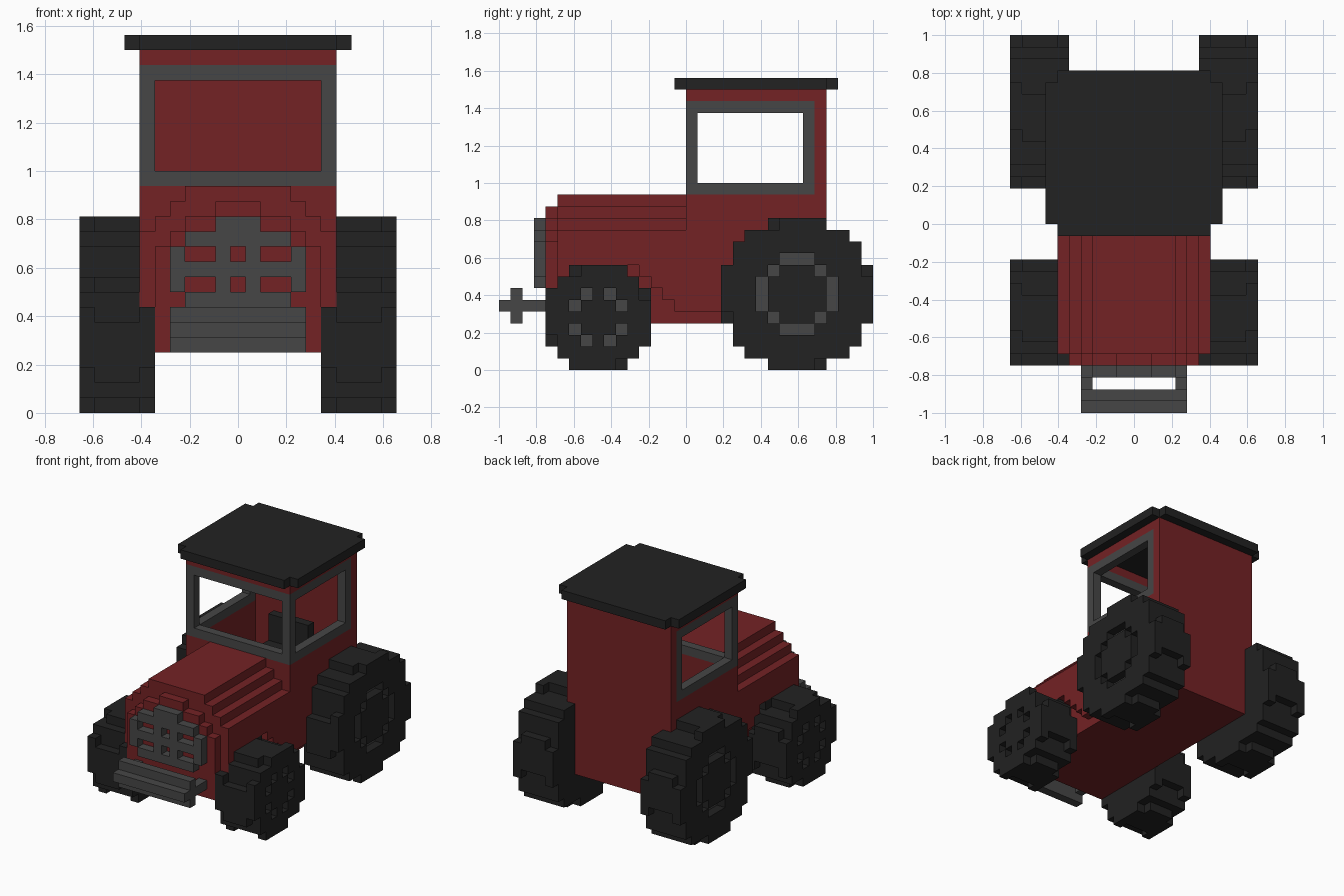
import bpy, bmesh, math
from mathutils import Vector

if "Cube" in bpy.data.objects:
    bpy.data.objects.remove(bpy.data.objects["Cube"], do_unlink=True)

U = 0.0625  # block size; x blocks are centred on whole numbers, y and z blocks start on them


def material(name, rgb):
    m = bpy.data.materials.new(name)
    m.use_nodes = True
    m.diffuse_color = (*rgb, 1)
    m.node_tree.nodes["Principled BSDF"].inputs["Base Color"].default_value = (*rgb, 1)
    return m


RED = material("red_paint", (0.174, 0.016, 0.018))
GREY = material("grey_metal", (0.061, 0.061, 0.061))
BLACK = material("black_rubber", (0.016, 0.016, 0.016))


def box(x0, x1, y0, y1, z0, z1):
    """Blocks with x from x0 to x1 inclusive, y and z from the first up to the second limit."""
    return {(x, y, z) for x in range(x0, x1 + 1) for y in range(y0, y1) for z in range(z0, z1)}


def wide(half, y0, y1, z0, z1):
    return box(-half, half, y0, y1, z0, z1)


def build(name, cells, mats, pick=None):
    """Skin a set of blocks with its outer faces only and merge the flat areas."""
    bm = bmesh.new()
    verts = {}

    def corner(p):
        if p not in verts:
            verts[p] = bm.verts.new(((p[0] - 0.5) * U, p[1] * U, p[2] * U))
        return verts[p]

    for c in sorted(cells):
        for axis in range(3):
            for side in (0, 1):
                n = list(c)
                n[axis] += 2 * side - 1
                if tuple(n) in cells:
                    continue
                a, b = (axis + 1) % 3, (axis + 2) % 3
                loop = []
                for da, db in ((0, 0), (1, 0), (1, 1), (0, 1)):
                    p = list(c)
                    p[axis] += side
                    p[a] += da
                    p[b] += db
                    loop.append(corner(tuple(p)))
                f = bm.faces.new(loop if side else loop[::-1])
                f.material_index = pick(c) if pick else 0
    bmesh.ops.dissolve_limit(bm, angle_limit=math.radians(1), verts=bm.verts[:],
                             edges=bm.edges[:], delimit={'MATERIAL'})
    me = bpy.data.meshes.new(name)
    bm.to_mesh(me)
    bm.free()
    for m in mats:
        me.materials.append(m)
    ob = bpy.data.objects.new(name, me)
    bpy.context.collection.objects.link(ob)
    return ob


# Lower body, stepped hood and stepped nose plate
body = wide(5, -11, 12, 4, 5) | wide(6, -11, 12, 5, 12) | wide(6, 0, 12, 12, 15)
for half, z in ((5, 12), (4, 13), (3, 14)):
    body |= wide(half, -11, 0, z, z + 1)
for half, z0, z1 in ((5, 4, 11), (4, 11, 12), (3, 12, 13), (1, 13, 14)):
    body |= wide(half, -12, -11, z0, z1)


# Front wheel arches cut from the outermost layer
def arch_height(y):
    if y < -9:
        return y + 18
    return 9 if y < -4 else max(5, 4 - y)


body = {c for c in body if abs(c[0]) < 6 or c[2] >= arch_height(c[1])}

# Cab: thin walls around a hollow, the window bands left for the frame
body -= wide(5, 1, 11, 10, 15)
body |= wide(6, 11, 12, 15, 24)
body |= wide(6, 0, 12, 23, 24) - wide(5, 1, 11, 23, 24)
build("body", body, [RED])

# Window frame: windscreen and both side windows
frame = wide(6, 0, 11, 15, 23) - wide(5, 1, 11, 15, 23)
frame -= wide(5, 0, 1, 16, 22)
frame -= wide(6, 1, 10, 16, 22)
build("window_frame", frame, [GREY])

# Roof with clipped corners
build("roof", wide(7, 0, 12, 24, 25) | wide(6, -1, 13, 24, 25), [BLACK])

# Seat inside the cab
build("seat", wide(2, 5, 10, 10, 12) | wide(2, 9, 10, 12, 15), [BLACK])

# Grille with two rows of openings
grille = wide(3, -13, -12, 7, 12) | wide(4, -13, -12, 8, 11) | wide(1, -13, -12, 12, 13)
for z in (8, 10):
    grille -= wide(0, -13, -12, z, z + 1)
    for x in (-3, 2):
        grille -= box(x, x + 1, -13, -12, z, z + 1)
build("grille", grille, [GREY])

# Front bumper on two arms
bumper = wide(4, -15, -14, 4, 7) | wide(4, -16, -14, 5, 6)
for x in (-4, 4):
    bumper |= box(x, x, -14, -12, 5, 6)
build("bumper", bumper, [GREY])


# Wheels: half-widths of the rows from the middle outwards, and one quarter of the hub ring
def wheel(name, side, cy, r, rows, ring):
    hub = {(a * s, b * t) for a, b in ring for s in (1, -1) for t in (1, -1)}
    cells = set()
    for x in range(6, 11):
        edge = x in (6, 10)
        k = -1 if edge else 1
        # staggered tread: one end block missing on each flat side
        gaps = {(-r, 2 * k), (2 * k, r), (r, -2 * k), (-2 * k, -r)}
        for z in range(-r, r + 1):
            half = rows[abs(z)]
            for y in range(-half, half + 1):
                if (y, z) in gaps or (x == 10 and (y, z) in hub):
                    continue
                cells.add((side * x, y + cy, z + r))
    build(name, cells, [BLACK, GREY],
          lambda c: int(abs(c[0]) == 9 and (c[1] - cy, c[2] - r) in hub))


for label, side in (("left", 1), ("right", -1)):
    wheel(label + "_front_wheel", side, -8, 4, [4, 4, 4, 3, 2], [(1, 2), (2, 1)])
    wheel(label + "_rear_wheel", side, 9, 6, [6, 6, 6, 5, 5, 4, 2],
          [(0, 3), (1, 3), (2, 2), (3, 1), (3, 0)])
